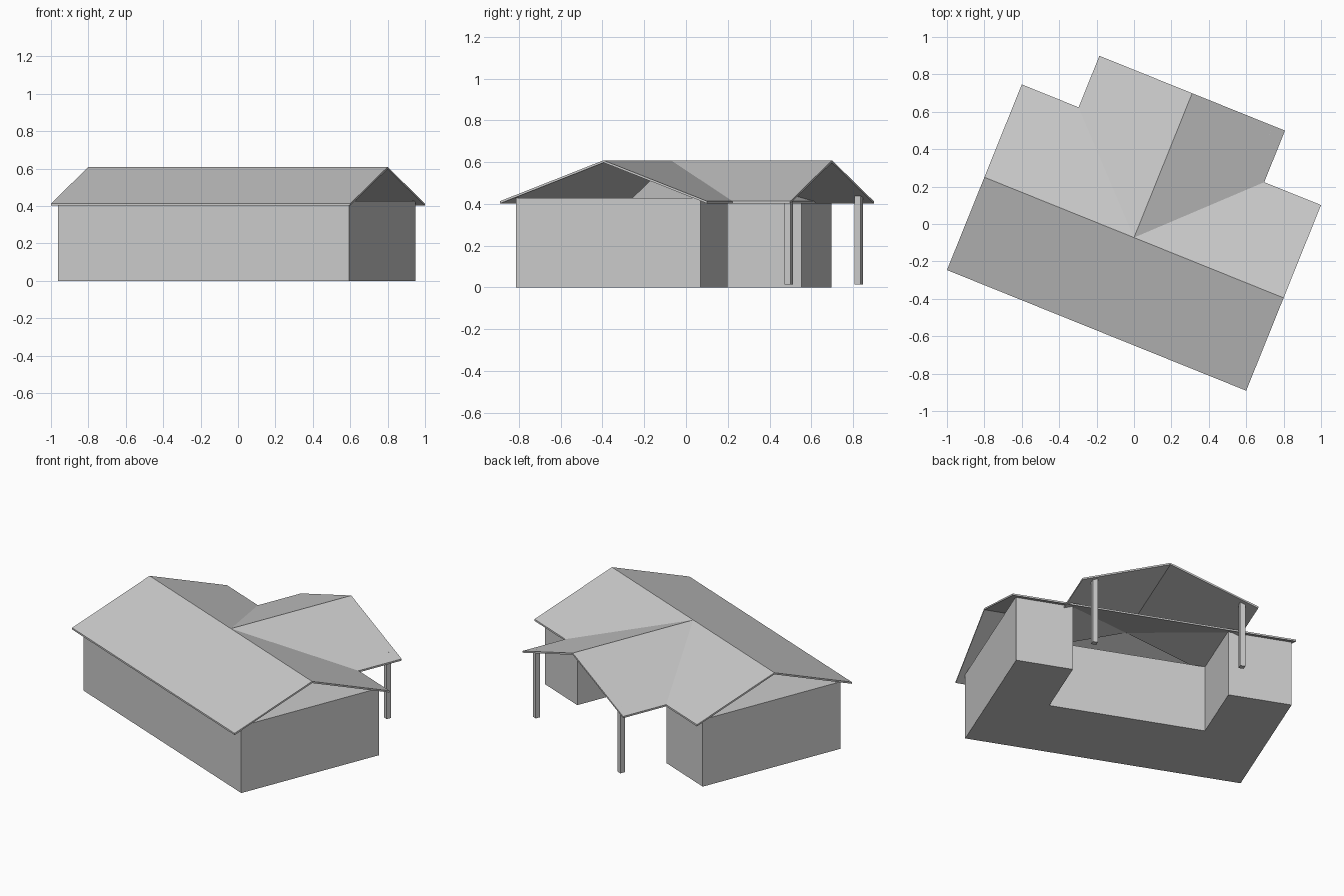
import bpy, bmesh
from mathutils import Matrix, Vector
from math import atan2

if "Cube" in bpy.data.objects:
    bpy.data.objects.remove(bpy.data.objects["Cube"])

# House axes: u runs along the main ridge, v points to the back; origin under the ridge crossing
HOUSE = Matrix.Translation((0, -0.0725, 0)) @ Matrix.Rotation(atan2(-0.645, 1.6), 4, 'Z')


def prism(name, outline, sweep):
    """Sweep a closed outline of 3D points (house axes) into a solid."""
    bm = bmesh.new()
    face = bm.faces.new([bm.verts.new(p) for p in outline])
    ext = bmesh.ops.extrude_face_region(bm, geom=[face])
    moved = [g for g in ext["geom"] if isinstance(g, bmesh.types.BMVert)]
    bmesh.ops.translate(bm, verts=moved, vec=Vector(sweep))
    bm.transform(HOUSE)
    bmesh.ops.recalc_face_normals(bm, faces=bm.faces)
    mesh = bpy.data.meshes.new(name)
    bm.to_mesh(mesh)
    bm.free()
    obj = bpy.data.objects.new(name, mesh)
    bpy.context.collection.objects.link(obj)
    return obj


# Thin folded roof section: (distance from ridge, height)
HALF, RIDGE, EAVE, THICK = 0.535, 0.609, 0.413, 0.011
section = [(-HALF, EAVE), (0, RIDGE), (HALF, EAVE),
           (HALF, EAVE - THICK), (0, RIDGE - THICK), (-HALF, EAVE - THICK)]

# Main roof with open gables
prism("main_roof", [(-0.8625, d, z) for d, z in section], (1.725, 0, 0))

# Cross gable roof over the rear porch
prism("porch_roof", [(d, 0, z) for d, z in section], (0, 0.832, 0))

# Closed U-shaped wall block with the recess at the back
plan = [(-0.85, -0.466), (0.827, -0.466), (0.827, 0.487), (0.482, 0.487),
        (0.482, 0.047), (-0.466, 0.047), (-0.466, 0.487), (-0.85, 0.487)]
prism("walls", [(u, v, 0) for u, v in plan], (0, 0, 0.428))

# Porch posts
R = 0.0155
for side, u in (("left", -0.449), ("right", 0.449)):
    square = [(u + a * R, 0.79 + b * R, 0.015)
              for a, b in ((-1, -1), (1, -1), (1, 1), (-1, 1))]
    prism(side + "_porch_post", square, (0, 0, 0.424))
